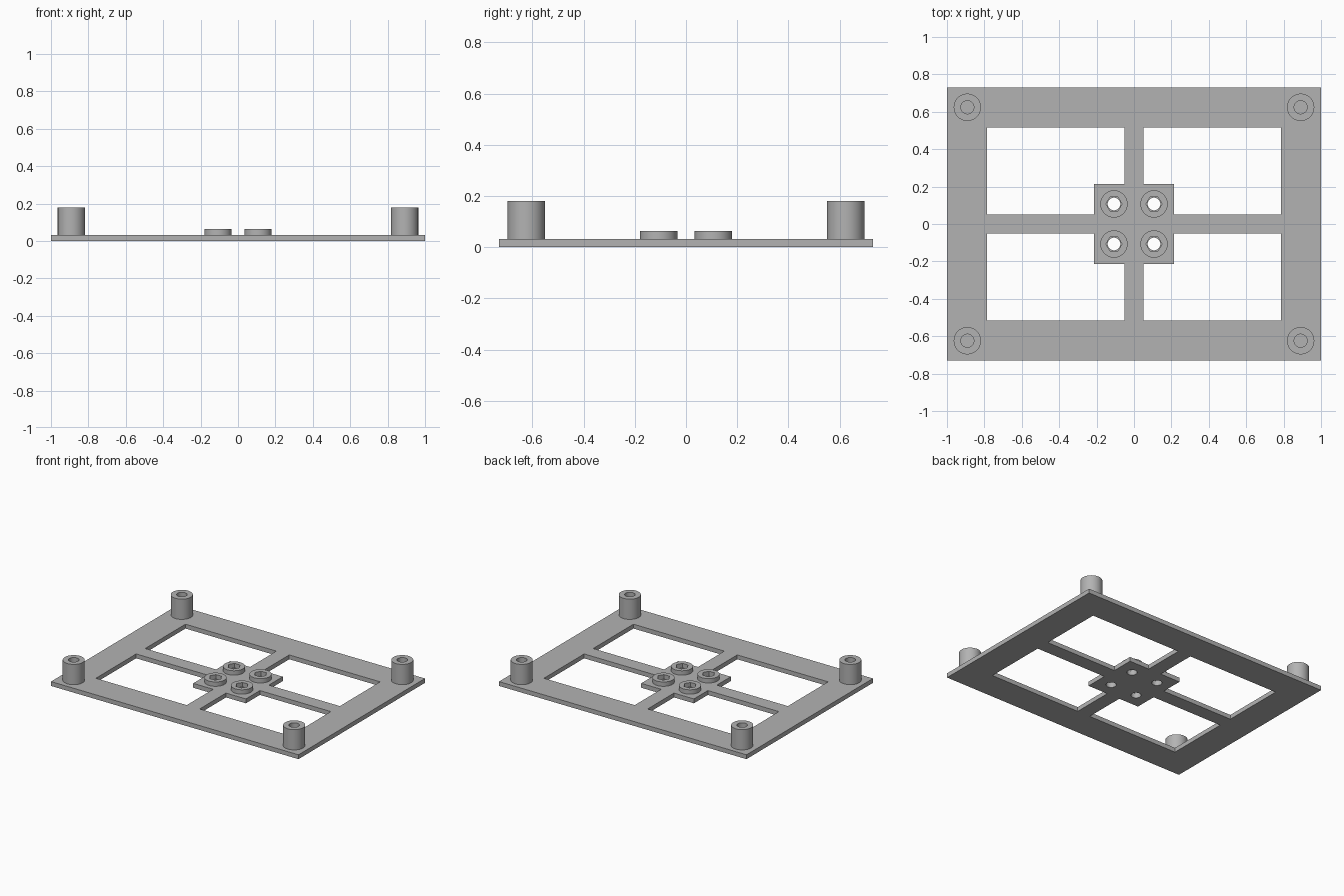
import bpy
import math

old = bpy.data.objects.get("Cube")
if old:
    bpy.data.objects.remove(old, do_unlink=True)

grey = bpy.data.materials.new("plain grey")
grey.use_nodes = True
colour = (0.45, 0.45, 0.45, 1)
grey.diffuse_color = colour
grey.node_tree.nodes["Principled BSDF"].inputs["Base Color"].default_value = colour

PLATE_TOP, BOSS_TOP, POST_TOP = 0.032, 0.064, 0.18
BOSS, POST = (0.107, 0.107), (0.891, 0.624)
SIGNS = [(sx, sy) for sx in (1, -1) for sy in (1, -1)]


def ring(radius, sides=48, centre=(0, 0)):
    return [(centre[0] + radius * math.cos(math.tau * i / sides),
             centre[1] + radius * math.sin(math.tau * i / sides)) for i in range(sides)]


def extrude_outline(name, loops, bottom, top, x=0, y=0):
    """Fill closed outlines (inner ones become holes) and extrude them upward."""
    curve = bpy.data.curves.new(name, "CURVE")
    curve.dimensions = "2D"
    curve.fill_mode = "BOTH"
    curve.extrude = (top - bottom) / 2
    for loop in loops:
        spline = curve.splines.new("POLY")
        spline.points.add(len(loop) - 1)
        for point, (px, py) in zip(spline.points, loop):
            point.co = (px, py, 0, 1)
        spline.use_cyclic_u = True
    obj = bpy.data.objects.new(name, curve)
    bpy.context.collection.objects.link(obj)
    obj.location = (x, y, (top + bottom) / 2)
    bpy.ops.object.select_all(action="DESELECT")
    obj.select_set(True)
    bpy.context.view_layer.objects.active = obj
    bpy.ops.object.convert(target="MESH")
    obj = bpy.context.object
    obj.data.materials.clear()
    obj.data.materials.append(grey)
    # Weld the caps to the walls so the solid is closed
    bpy.ops.object.mode_set(mode="EDIT")
    bpy.ops.mesh.select_all(action="SELECT")
    bpy.ops.mesh.remove_doubles(threshold=0.0001)
    bpy.ops.mesh.normals_make_consistent(inside=False)
    bpy.ops.object.mode_set(mode="OBJECT")
    bpy.ops.object.shade_smooth_by_angle(angle=math.radians(30))
    return obj


# Base plate with four notched windows and four screw holes
window = [(0.213, 0.052), (0.787, 0.052), (0.787, 0.517),
          (0.052, 0.517), (0.052, 0.213), (0.213, 0.213)]
outlines = [[(1, 0.73), (-1, 0.73), (-1, -0.73), (1, -0.73)]]
for sx, sy in SIGNS:
    outlines.append([(sx * px, sy * py) for px, py in window])
    outlines.append(ring(0.034, centre=(sx * BOSS[0], sy * BOSS[1])))
extrude_outline("base_plate", outlines, 0, PLATE_TOP)

# Low bosses with hexagonal nut pockets, and tall hollow corner posts
for sx, sy in SIGNS:
    place = ("front_" if sy < 0 else "back_") + ("left" if sx > 0 else "right")
    extrude_outline("nut_boss_" + place, [ring(0.073), ring(0.043, 6)],
                    PLATE_TOP, BOSS_TOP, sx * BOSS[0], sy * BOSS[1])
    extrude_outline("corner_post_" + place, [ring(0.073), ring(0.035)],
                    PLATE_TOP, POST_TOP, sx * POST[0], sy * POST[1])
